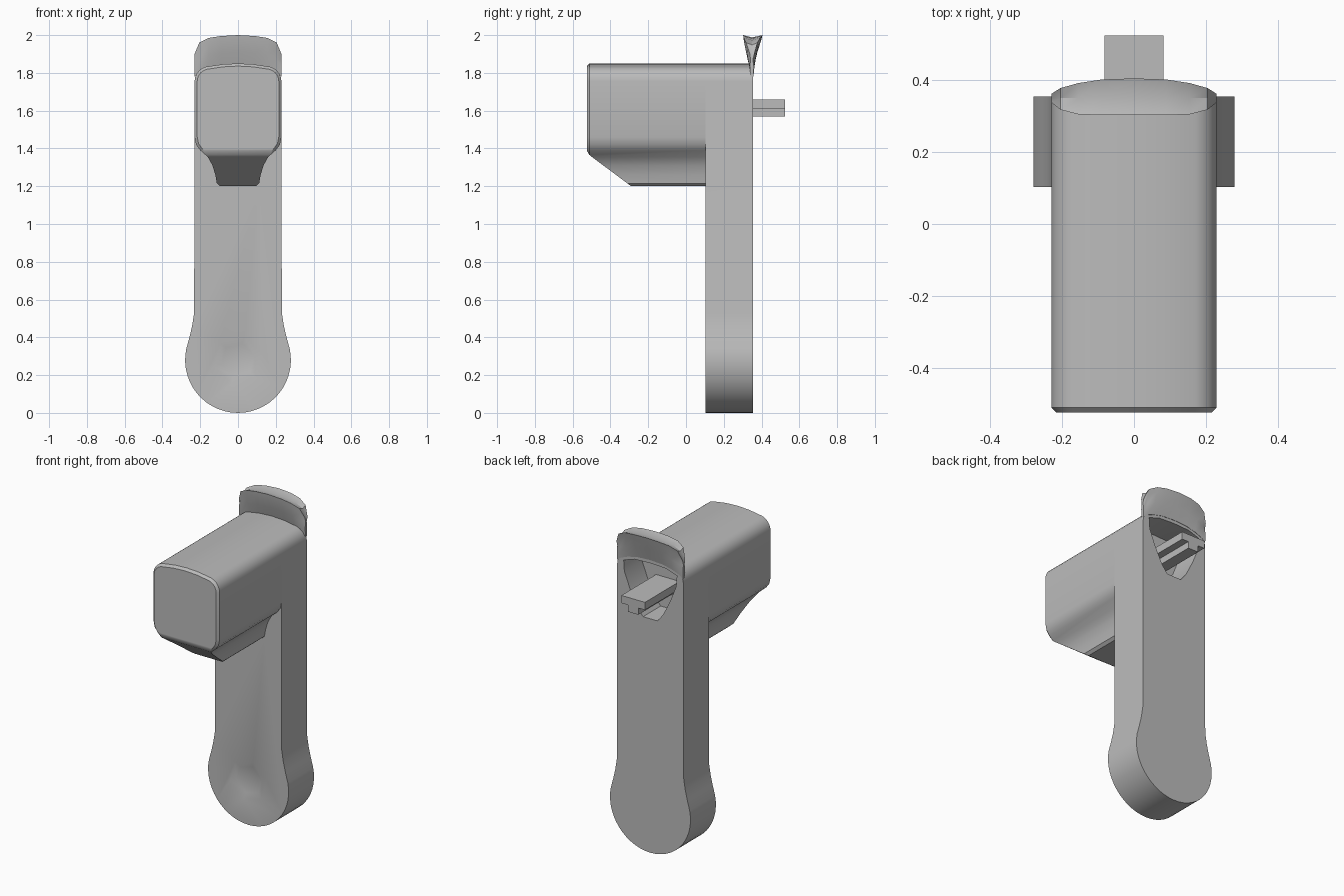
import bpy, bmesh, math

if "Cube" in bpy.data.objects:
    bpy.data.objects.remove(bpy.data.objects["Cube"])

grey = bpy.data.materials.new("plain grey")
grey.diffuse_color = (0.5, 0.5, 0.5, 1)
grey.use_nodes = True
grey.node_tree.nodes["Principled BSDF"].inputs["Base Color"].default_value = grey.diffuse_color


def finish(bm, name, smooth=True):
    bmesh.ops.recalc_face_normals(bm, faces=bm.faces)
    me = bpy.data.meshes.new(name)
    bm.to_mesh(me)
    bm.free()
    ob = bpy.data.objects.new(name, me)
    bpy.context.collection.objects.link(ob)
    me.materials.append(grey)
    if smooth:
        shade(ob)
    return ob


def shade(ob):
    bpy.ops.object.select_all(action='DESELECT')
    ob.select_set(True)
    bpy.context.view_layer.objects.active = ob
    bpy.ops.object.shade_smooth_by_angle(angle=math.radians(32))


def prism(name, half, y0, y1, smooth=True):
    """Extrude a mirrored (x, z) half profile, listed bottom to top, along y."""
    pts = half + [(-x, z) for x, z in reversed(half) if x > 1e-4]
    bm = bmesh.new()
    f = bm.faces.new([bm.verts.new((x, y0, z)) for x, z in pts])
    r = bmesh.ops.extrude_face_region(bm, geom=[f])
    vs = [g for g in r["geom"] if isinstance(g, bmesh.types.BMVert)]
    bmesh.ops.translate(bm, verts=vs, vec=(0, y1 - y0, 0))
    return finish(bm, name, smooth)


def arc(cx, cz, r, a0, a1, n):
    return [(cx + r * math.cos(math.radians(a0 + (a1 - a0) * i / n)),
             cz + r * math.sin(math.radians(a0 + (a1 - a0) * i / n))) for i in range(n + 1)]


def boolean(ob, cutter, op):
    m = ob.modifiers.new(op.title(), 'BOOLEAN')
    m.operation, m.object, m.solver = op, cutter, 'EXACT'
    bpy.context.view_layer.objects.active = ob
    bpy.ops.object.modifier_apply(modifier=m.name)
    bpy.data.objects.remove(cutter)


# Rounded top shared by the arm and the head
crown = arc(0.15, 1.755, 0.08, 0, 75, 5) + [(0.08, 1.846), (0, 1.85)]

# Arm with a round lower end
arm = prism("arm", arc(0, 0.28, 0.28, -90, 12, 14) +
            [(0.257, 0.40), (0.243, 0.46), (0.232, 0.53)] + crown, 0.103, 0.355, False)

# Head with a narrow keel below
head = prism("head", [(0, 1.2), (0.095, 1.2), (0.112, 1.215), (0.12, 1.26), (0.135, 1.31),
                      (0.16, 1.355), (0.2, 1.39), (0.222, 1.42), (0.23, 1.46)] + crown,
             -0.525, 0.34, False)
bm = bmesh.new()
bm.from_mesh(head.data)
# Slanted front underside
cut = bmesh.ops.bisect_plane(bm, geom=bm.verts[:] + bm.edges[:] + bm.faces[:],
                             plane_co=(0, -0.525, 1.375), plane_no=(0, -0.175, -0.235),
                             clear_outer=True)
bmesh.ops.holes_fill(bm, edges=[e for e in bm.edges if e.is_boundary])
# Softened rim on the front face
rim = [e for e in bm.edges if all(v.co.y < -0.52 for v in e.verts)]
bmesh.ops.bevel(bm, geom=rim, offset=0.014, segments=1, affect='EDGES')
bmesh.ops.recalc_face_normals(bm, faces=bm.faces)
bm.to_mesh(head.data)
bm.free()
boolean(arm, head, 'UNION')

# Socket in the back around the latch
socket = prism("socket_cutter", [(0, 1.47), (0.05, 1.47), (0.09, 1.52), (0.14, 1.62),
                                 (0.18, 1.72), (0.185, 1.79), (0.11, 1.815), (0, 1.82)],
               0.18, 0.5, False)
boolean(arm, socket, 'DIFFERENCE')

# Shallow six-sided dimple in the round end
bm = bmesh.new()
outer = [bm.verts.new((x, 0.10, z)) for x, z in arc(0, 0.28, 0.142, 15, 315, 5)]
inner = [bm.verts.new((x, 0.113, z)) for x, z in arc(0, 0.28, 0.09, 15, 315, 5)]
bm.faces.new(outer)
bm.faces.new(inner)
for i in range(6):
    j = (i + 1) % 6
    bm.faces.new((outer[i], outer[j], inner[j], inner[i]))
boolean(arm, finish(bm, "dimple_cutter", False), 'DIFFERENCE')
shade(arm)

# T-shaped latch bar
prism("latch", [(0, 1.57), (0.036, 1.57), (0.036, 1.612), (0.082, 1.612),
                (0.082, 1.66), (0, 1.66)], 0.17, 0.525, False)

# Flared lip: sections across x (x, top, front y, back y, root z)
half = [(0.0, 2.0, 0.303, 0.405, 1.84), (0.09, 1.995, 0.303, 0.402, 1.835),
        (0.155, 1.985, 0.305, 0.392, 1.82), (0.205, 1.96, 0.318, 0.378, 1.80),
        (0.23, 1.90, 0.338, 0.362, 1.78)]
sections = [(-s[0],) + s[1:] for s in reversed(half[1:])] + half
bm = bmesh.new()
rings = []
for x, top, yf, yb, root in sections:
    h = top - root
    ring = [(yf, top), (0.35, top - 0.012), (yb, top), (yb - 0.008, top - 0.03),
            (0.45 * yb + 0.55 * 0.357, root + 0.45 * h), (0.357, root),
            (0.342, root), (0.5 * yf + 0.5 * 0.338, root + 0.45 * h), (yf + 0.004, top - 0.03)]
    rings.append([bm.verts.new((x, y, z)) for y, z in ring])
for a, b in zip(rings, rings[1:]):
    for i in range(len(a)):
        j = (i + 1) % len(a)
        bm.faces.new((a[i], a[j], b[j], b[i]))
bm.faces.new(rings[0])
bm.faces.new(rings[-1])
finish(bm, "lip")
